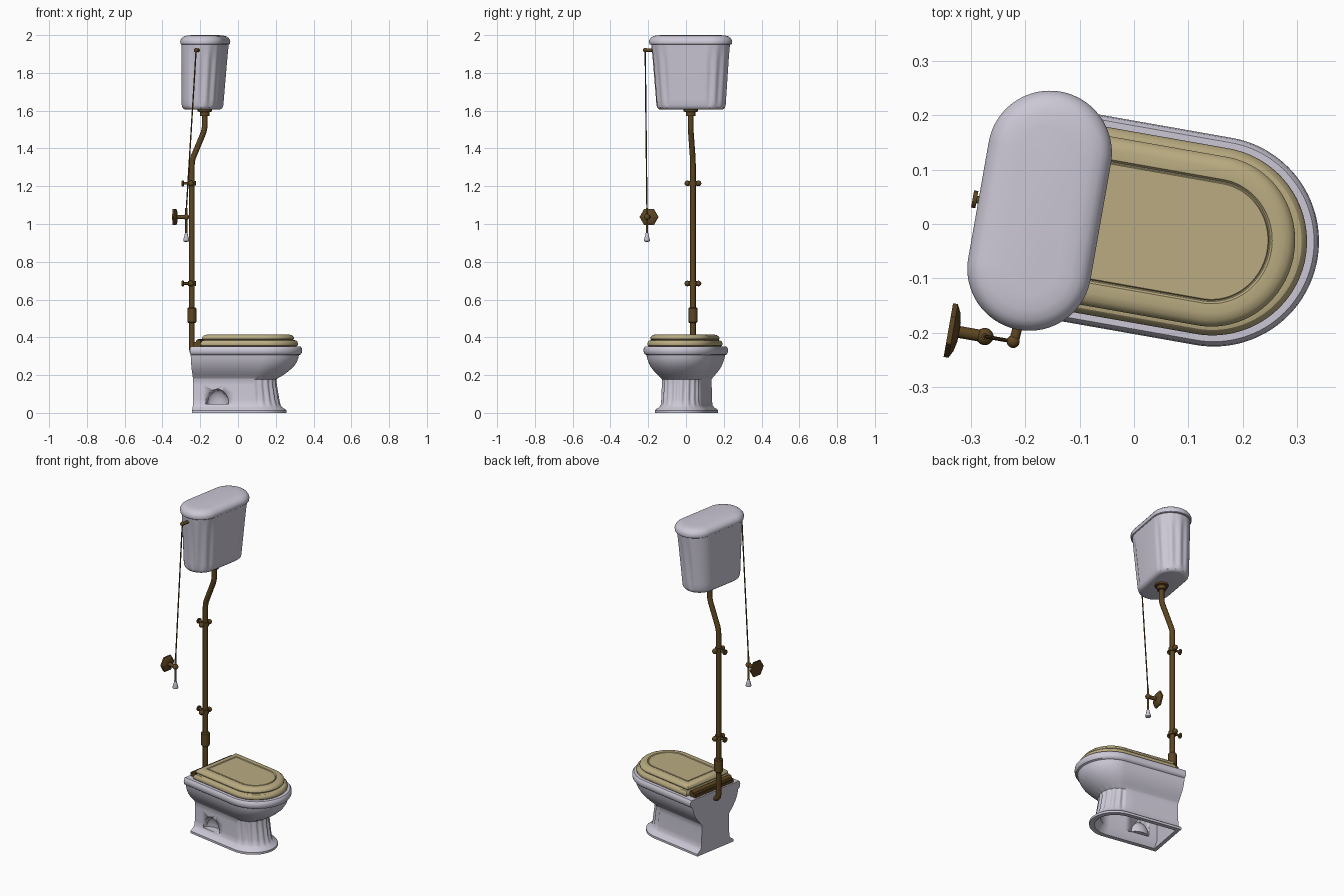
import bpy, bmesh, math
from mathutils import Vector, Matrix

if "Cube" in bpy.data.objects:
    bpy.data.objects.remove(bpy.data.objects["Cube"], do_unlink=True)

# Everything is modelled along its own axis, then turned a little about z
PLACE = Matrix.Translation((-0.001, -0.006, 0)) @ Matrix.Rotation(math.radians(-10), 4, 'Z')


def material(name, rgb):
    m = bpy.data.materials.new(name)
    m.use_nodes = True
    m.diffuse_color = (*rgb, 1)
    m.node_tree.nodes["Principled BSDF"].inputs["Base Color"].default_value = (*rgb, 1)
    return m


PORCELAIN = material("porcelain", (0.60, 0.575, 0.67))
WOOD = material("pale_wood", (0.49, 0.41, 0.22))
BRONZE = material("dark_bronze", (0.11, 0.06, 0.015))


def activate(obj):
    bpy.ops.object.select_all(action='DESELECT')
    obj.select_set(True)
    bpy.context.view_layer.objects.active = obj


def finish(name, bm, mat, angle=35, fix=True):
    if fix:
        bmesh.ops.recalc_face_normals(bm, faces=bm.faces)
    mesh = bpy.data.meshes.new(name)
    bm.to_mesh(mesh)
    bm.free()
    obj = bpy.data.objects.new(name, mesh)
    bpy.context.collection.objects.link(obj)
    mesh.materials.append(mat)
    obj.matrix_world = PLACE
    activate(obj)
    bpy.ops.object.shade_smooth_by_angle(angle=math.radians(angle))
    return obj


def loft(name, rings, mat, angle=35):
    bm = bmesh.new()
    loops = [[bm.verts.new(p) for p in ring] for ring in rings]
    n = len(loops[0])
    for a, b in zip(loops, loops[1:]):
        for i in range(n):
            j = (i + 1) % n
            bm.faces.new((a[i], a[j], b[j], b[i]))
    bm.faces.new(loops[0])
    bm.faces.new(loops[-1])
    return finish(name, bm, mat, angle)


def d_section(z, w, c, tip, back=-0.222, flute=0.0, n=72):
    """Flat back, straight sides and a rounded nose."""
    pts = [(back + (c - back) * i / 6, -w, z) for i in range(6)]
    for i in range(n + 1):
        a = math.pi * (i / n - 0.5)
        k = 1 - flute * (0.5 - 0.5 * math.cos(18 * math.pi * i / n))
        pts.append((c + (tip - c) * k * math.cos(a), w * k * math.sin(a), z))
    pts += [(c + (back - c) * i / 6, w, z) for i in range(1, 7)]
    return pts


def stadium(z, back, front, half, flute=0.0, n=64):
    """Two parallel sides and round ends, fluted towards the front."""
    r, mid, pts = (front - back) / 2, (front + back) / 2, []
    for side in (1, -1):
        for i in range(n + 1):
            t = i / n
            a = math.pi * (t if side > 0 else 1 + t)
            facing = t if side < 0 else 1 - t
            k = 1 - flute * (0.5 - 0.5 * math.cos(12 * math.pi * t)) * (facing > 0.33)
            pts.append((mid + r * k * math.cos(a), side * (half - r) + r * k * math.sin(a), z))
    return pts


def lathe(name, base, axis, profile, mat, segs=24, angle=35):
    """Profile of (radius, distance) pairs turned about an axis from base."""
    m = Matrix.Translation(base) @ Vector(axis).to_track_quat('Z', 'Y').to_matrix().to_4x4()
    rings = [[m @ Vector((r * math.cos(math.tau * i / segs), r * math.sin(math.tau * i / segs), t))
              for i in range(segs)] for r, t in profile]
    return loft(name, rings, mat, angle)


def rod(name, start, end, r, mat=BRONZE, segs=12):
    d = Vector(end) - Vector(start)
    return lathe(name, start, d, [(r, 0), (r, d.length)], mat, segs)


def ball(name, centre, r, mat=BRONZE):
    bm = bmesh.new()
    bmesh.ops.create_uvsphere(bm, u_segments=16, v_segments=10, radius=r,
                              matrix=Matrix.Translation(centre))
    return finish(name, bm, mat, 60)


def tube(name, path, r):
    cu = bpy.data.curves.new(name, 'CURVE')
    cu.dimensions, cu.bevel_depth, cu.bevel_resolution = '3D', r, 3
    cu.use_fill_caps = True
    s = cu.splines.new('POLY')
    s.points.add(len(path) - 1)
    for p, co in zip(s.points, path):
        p.co = (*co, 1)
    obj = bpy.data.objects.new(name, cu)
    bpy.context.collection.objects.link(obj)
    cu.materials.append(BRONZE)
    obj.matrix_world = PLACE
    activate(obj)
    bpy.ops.object.convert(target='MESH')
    bpy.ops.object.shade_smooth_by_angle(angle=math.radians(40))


# Bowl and pedestal: hollow foot, fluted pedestal, flared bowl, rolled rim
rings = [d_section(z, w, 0.10, tip, back=-0.2) for z, w, tip in
         ((0.17, 0.085, 0.185), (0.04, 0.087, 0.195), (0.0, 0.115, 0.232))]
for z, w, c, tip, flute in (
        (0.0, 0.14, 0.11, 0.26, 0), (0.013, 0.14, 0.11, 0.26, 0), (0.02, 0.133, 0.11, 0.252, 0),
        (0.03, 0.117, 0.11, 0.236, 0), (0.042, 0.109, 0.11, 0.228, 0.02),
        (0.07, 0.107, 0.11, 0.222, 0.075), (0.11, 0.106, 0.108, 0.215, 0.075),
        (0.15, 0.105, 0.105, 0.208, 0.075), (0.178, 0.105, 0.105, 0.206, 0.04),
        (0.186, 0.11, 0.11, 0.218, 0), (0.2, 0.123, 0.12, 0.243, 0), (0.22, 0.14, 0.13, 0.27, 0),
        (0.245, 0.157, 0.14, 0.298, 0), (0.27, 0.168, 0.147, 0.315, 0),
        (0.29, 0.174, 0.15, 0.323, 0), (0.306, 0.177, 0.15, 0.326, 0),
        (0.31, 0.186, 0.15, 0.336, 0), (0.318, 0.191, 0.15, 0.341, 0),
        (0.33, 0.193, 0.15, 0.343, 0), (0.344, 0.191, 0.15, 0.341, 0),
        (0.352, 0.184, 0.15, 0.334, 0)):
    rings.append(d_section(z, w, c, tip, flute=flute))
bowl = loft("bowl_and_pedestal", rings, PORCELAIN)


# Arched niche in one side of the pedestal
def niche_dome(name, half):
    bm = bmesh.new()
    m = Matrix.Translation((-0.092, -0.107, 0.046)) @ Matrix.Diagonal((0.062, 0.045, 0.08, 1))
    bmesh.ops.create_uvsphere(bm, u_segments=32, v_segments=16, radius=1, matrix=m)
    cuts = [((0, 0, 0.046), (0, 0, -1))] + ([((0, -0.107, 0), (0, -1, 0))] if half else [])
    for k, (co, no) in enumerate(cuts):
        res = bmesh.ops.bisect_plane(bm, geom=bm.verts[:] + bm.edges[:] + bm.faces[:],
                                     plane_co=co, plane_no=no, clear_outer=True)
        if k == 0:
            edges = [e for e in res["geom_cut"] if isinstance(e, bmesh.types.BMEdge)]
            bmesh.ops.edgeloop_fill(bm, edges=edges)
    return finish(name, bm, PORCELAIN)


cutter = niche_dome("niche_cutter", False)
mod = bowl.modifiers.new("niche", 'BOOLEAN')
mod.operation, mod.object = 'DIFFERENCE', cutter
activate(bowl)
bpy.ops.object.modifier_move_to_index(modifier="niche", index=0)
bpy.ops.object.modifier_apply(modifier="niche")
bpy.data.objects.remove(cutter, do_unlink=True)
niche_dome("niche_shell", True)

# Wooden seat and lid
def board(name, w, tip, back, steps):
    loft(name, [d_section(z, w - o, 0.147, tip - o, back + o) for z, o in steps], WOOD, 30)


board("seat", 0.173, 0.321, -0.17, ((0.352, 0.008), (0.357, 0.002), (0.366, 0),
                                    (0.376, 0.003), (0.383, 0.01), (0.385, 0.018)))
board("lid", 0.157, 0.299, -0.165, ((0.385, 0.006), (0.39, 0.001), (0.396, 0), (0.404, 0.003),
                                    (0.411, 0.011), (0.415, 0.024), (0.414, 0.042),
                                    (0.409, 0.046), (0.409, 0.048), (0.413, 0.05)))

# Hinge bar behind the seat
bm = bmesh.new()
bmesh.ops.create_cube(bm, size=1, matrix=Matrix.Translation((-0.193, 0, 0.364)) @
                      Matrix.Diagonal((0.046, 0.3, 0.024, 1)))
bmesh.ops.bevel(bm, geom=bm.edges[:], offset=0.004, segments=2, affect='EDGES')
finish("hinge_bar", bm, BRONZE)
rod("hinge_pin", (-0.186, -0.15, 0.377), (-0.186, 0.15, 0.377), 0.013)

# Cistern with flat back and fluted ends
rings = []
for z, o, flute in ((1.605, 0.022, 0), (1.608, 0.012, 0), (1.616, 0.004, 0), (1.63, 0, 0.03),
                    (1.66, 0, 0.07), (1.78, 0, 0.07), (1.87, 0, 0.06), (1.92, 0, 0.02), (1.952, 0, 0)):
    t = (z - 1.605) / 0.347
    rings.append(stadium(z, -0.284 + o, -0.096 + 0.028 * t - o, 0.184 + 0.026 * t - o, flute))
loft("cistern", rings, PORCELAIN)
loft("cistern_lid", [stadium(z, -0.289 + o, -0.061 - o, 0.222 - o) for z, o in
                     ((1.95, 0.006), (1.953, 0.002), (1.966, 0), (1.976, 0.003), (1.986, 0.01),
                      (1.993, 0.02), (1.998, 0.038), (2.0, 0.065))], PORCELAIN)

# Flush pipe with flange, sleeve and elbow into the bowl
tube("flush_pipe", [(-0.178, 0, 1.6), (-0.178, 0, 1.52), (-0.18, 0, 1.5), (-0.186, 0, 1.48),
                    (-0.239, 0, 1.355), (-0.245, 0, 1.335), (-0.247, 0, 1.31), (-0.247, 0, 0.34),
                    (-0.244, 0, 0.322), (-0.236, 0, 0.312), (-0.21, 0, 0.308)], 0.015)
lathe("pipe_flange", (-0.178, 0, 1.607), (0, 0, -1),
      [(0.038, 0), (0.038, 0.012), (0.026, 0.014), (0.026, 0.034), (0.018, 0.036)], BRONZE, 12)
lathe("pipe_sleeve", (-0.247, 0, 0.475), (0, 0, 1),
      [(0.018, 0), (0.024, 0.006), (0.024, 0.078), (0.018, 0.084)], BRONZE, 16)

# Pipe brackets
for i, z in enumerate((0.685, 1.215)):
    p = f"bracket_{i + 1}_"
    lathe(p + "collar", (-0.247, 0, z - 0.012), (0, 0, 1), [(0.021, 0), (0.021, 0.024)], BRONZE, 16)
    rod(p + "bar", (-0.247, -0.03, z), (-0.247, 0.03, z), 0.009)
    for side, s in (("right", -1), ("left", 1)):
        ball(p + side + "_ear", (-0.247, 0.03 * s, z), 0.015)
    rod(p + "stem", (-0.25, 0, z), (-0.295, 0, z), 0.007)
    rod(p + "wall_plate", (-0.292, 0, z), (-0.3, 0, z), 0.016)

# Flush lever, chain, and pull handle
V = -0.245
rod("lever_pivot", (-0.176, -0.195, 1.92), (-0.18, V - 0.004, 1.92), 0.009)
ball("lever_end", (-0.181, V, 1.92), 0.012)
rod("pull_chain", (-0.181, V, 1.92), (-0.234, V, 1.07), 0.0035, segs=8)
rod("pull_rod", (-0.234, V, 0.945), (-0.234, V, 1.085), 0.006)
lathe("pull_handle", (-0.234, V, 0.906), (0, 0, 1),
      [(0.008, 0), (0.015, 0.003), (0.016, 0.01), (0.009, 0.035), (0.007, 0.046)], PORCELAIN, 16)

# Hexagonal wall guide for the chain
lathe("guide_plate", (-0.302, V, 1.037), (1, 0, 0),
      [(0.05, 0), (0.05, 0.009), (0.036, 0.016), (0.018, 0.02)], BRONZE, 6, 10)
rod("guide_stem", (-0.285, V, 1.037), (-0.236, V, 1.037), 0.011)
ball("guide_eye", (-0.234, V, 1.037), 0.016)
